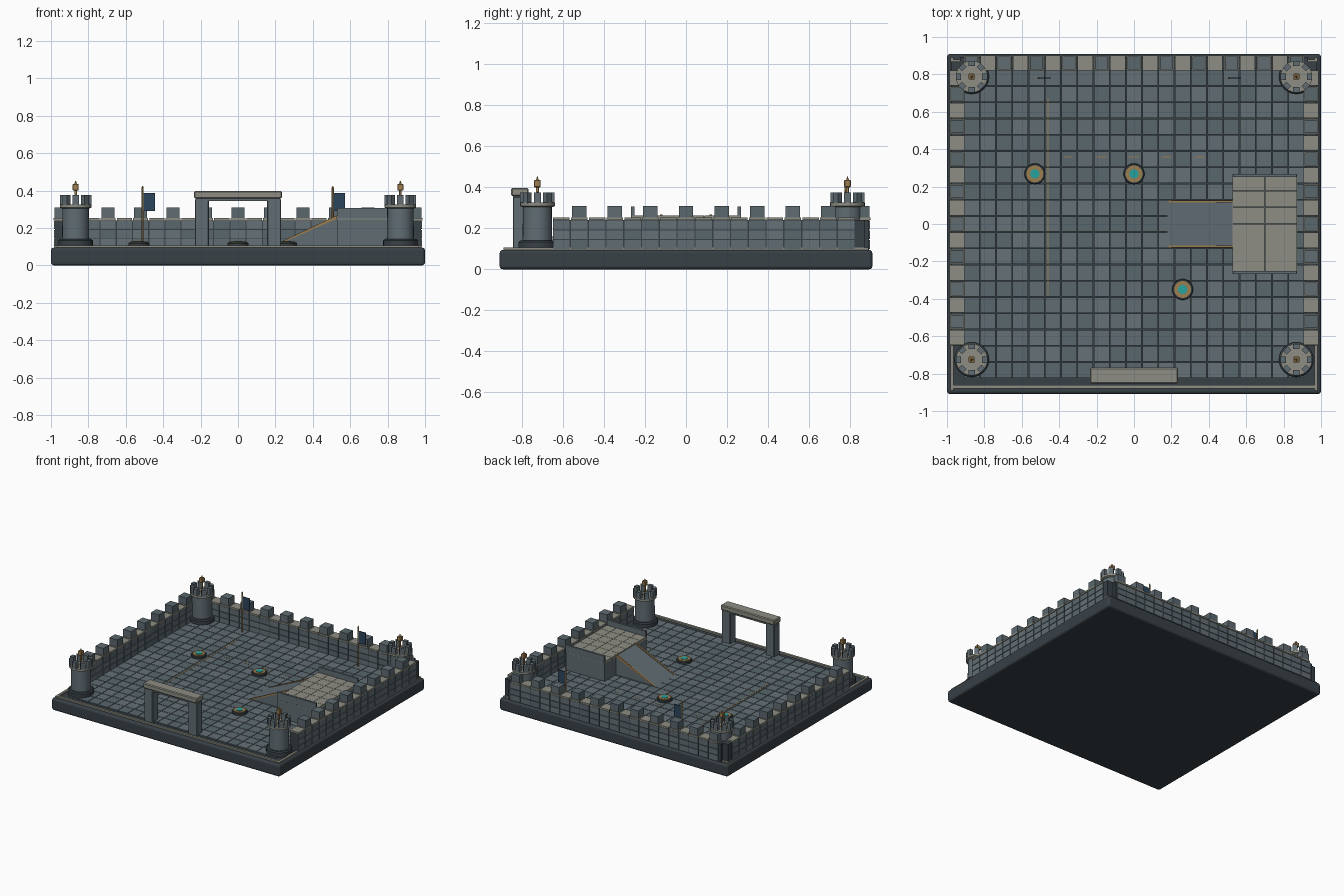
import bpy, bmesh, math, random
from mathutils import Matrix, Vector

if "Cube" in bpy.data.objects:
    bpy.data.objects.remove(bpy.data.objects["Cube"])

random.seed(4)
PI = math.pi


def mat(name, r, g, b):
    m = bpy.data.materials.new(name)
    m.diffuse_color = (r, g, b, 1)
    m.use_nodes = True
    m.node_tree.nodes["Principled BSDF"].inputs["Base Color"].default_value = m.diffuse_color
    return m


DARK = mat("dark_stone", .04, .052, .062)
STONE = mat("stone", .115, .15, .17)
STONE_B = mat("stone_cool", .10, .135, .155)
STONE_C = mat("stone_pale", .13, .165, .185)
PALE = mat("pale_cap", .27, .27, .23)
GOLD = mat("brass", .33, .21, .08)
TEAL = mat("teal_glow", .02, .36, .34)
NAVY = mat("navy_cloth", .025, .06, .11)


def finish(bm, name, mats, bevel=0, segs=1):
    bmesh.ops.recalc_face_normals(bm, faces=bm.faces)
    me = bpy.data.meshes.new(name)
    bm.to_mesh(me)
    bm.free()
    ob = bpy.data.objects.new(name, me)
    bpy.context.collection.objects.link(ob)
    for m in mats:
        me.materials.append(m)
    if bevel:
        b = ob.modifiers.new("bevel", 'BEVEL')
        b.width, b.segments = bevel, segs
    return ob


def boxes(name, items, mats, bevel=0, segs=1):
    """items: (x0, x1, y0, y1, z0, z1); a random material is used per box."""
    bm = bmesh.new()
    for x0, x1, y0, y1, z0, z1 in items:
        M = Matrix.Translation(((x0 + x1) / 2, (y0 + y1) / 2, (z0 + z1) / 2)) @ \
            Matrix.Diagonal((x1 - x0, y1 - y0, z1 - z0, 1))
        k = random.randrange(len(mats))
        n = len(bm.faces)
        bmesh.ops.create_cube(bm, size=1, matrix=M)
        bm.faces.ensure_lookup_table()
        for f in bm.faces[n:]:
            f.material_index = k
    return finish(bm, name, mats, bevel, segs)


def lathe(name, profile, loc, m, n=24):
    bm = bmesh.new()
    pts = [(0, profile[0][1])] + profile + [(0, profile[-1][1])]
    vs = [bm.verts.new((r, 0, z)) for r, z in pts]
    es = [bm.edges.new(p) for p in zip(vs, vs[1:])]
    bmesh.ops.spin(bm, geom=vs + es, cent=(0, 0, 0), axis=(0, 0, 1), angle=2 * PI, steps=n)
    bmesh.ops.remove_doubles(bm, verts=bm.verts, dist=1e-5)
    ob = finish(bm, name, [m])
    ob.location = loc
    bpy.ops.object.select_all(action='DESELECT')
    ob.select_set(True)
    bpy.context.view_layer.objects.active = ob
    bpy.ops.object.shade_smooth_by_angle(angle=math.radians(35))
    return ob


# base slab with rim trim
boxes("base_slab", [(-1, 1, -.909, .909, 0, .095)], [DARK], .016, 3)
boxes("rim_trim", [(-.97, .97, -.88, -.862, .09, .107), (-.97, .97, .862, .88, .09, .107),
                   (-.982, -.964, -.89, .89, .09, .107), (.964, .982, -.89, .89, .09, .107)], [PALE])

# floor tiles
T = .0868
tiles = []
for i in range(21):
    for j in range(19):
        x, y, g = (i - 10) * T, (j - 9) * T, T / 2 - .002
        tiles.append((x - g, x + g, y - g, y + g, .085, .104))
boxes("floor_tiles", tiles, [STONE, STONE_B, STONE_C])

# brass floor inlays
inlay = [(-.463, -.457, -.38, .67, .1, .1055)]
inlay += [(x - .025, x + .025, .355, .361, .1, .1055) for x in (-.35, -.175, 0, .175, .35)]
boxes("floor_inlay", inlay, [GOLD])


# walls: core, three brick courses, coping blocks and merlons
def wall(name, place, a0, a1, merlons):
    boxes(name + "_core", [place(a0, a1, .008, .072, .09, .24)], [DARK])
    bricks, caps = [], []
    first, last = math.ceil((a0 + T / 2) / T - .3), math.floor((a1 - T / 2) / T + .3)
    for k in range(first, last + 1):
        c0, c1 = max(a0, k * T - T / 2 + .003), min(a1, k * T + T / 2 - .003)
        for r in range(3):
            z = .1 + r * .047
            bricks.append(place(c0, c1, .003, .077, z, z + .043))
        caps.append(place(c0, c1, 0, .08, .24, .252))
    boxes(name + "_bricks", bricks, [STONE, STONE_B, STONE_C])
    boxes(name + "_coping", caps, [PALE])
    boxes(name + "_merlons", [place(k * 2 * T - .035, k * 2 * T + .035, .005, .075, .25, .31)
                              for k in merlons], [STONE, STONE_B])


wall("back_wall", lambda a, b, d0, d1, z0, z1: (a, b, .82 + d0, .82 + d1, z0, z1), -.93, .93, range(-5, 6))
wall("left_wall", lambda a, b, d0, d1, z0, z1: (-.987 + d0, -.987 + d1, a, b, z0, z1), -.65, .87, range(-3, 5))
wall("right_wall", lambda a, b, d0, d1, z0, z1: (.907 + d0, .907 + d1, a, b, z0, z1), -.65, .87, range(-3, 5))

# corner towers
for side, x in (("left", -.868), ("right", .868)):
    for end, y in (("front", -.725), ("back", .788)):
        nm = f"{end}_{side}_tower"
        L = (x, y, 0)
        lathe(nm + "_foot", [(.093, .09), (.093, .132), (.085, .14)], L, DARK)
        lathe(nm + "_body", [(.073, .13), (.07, .31)], L, STONE)
        lathe(nm + "_cap", [(.074, .303), (.085, .309), (.085, .325)], L, PALE)
        bm = bmesh.new()
        for k in range(8):
            M = Matrix.Translation((x, y, .348)) @ Matrix.Rotation(k * PI / 4, 4, 'Z') @ \
                Matrix.Translation((.07, 0, 0)) @ Matrix.Diagonal((.028, .034, .055, 1))
            bmesh.ops.create_cube(bm, size=1, matrix=M)
        finish(bm, nm + "_merlons", [STONE])
        lathe(nm + "_finial_rod", [(.016, .32), (.016, .33), (.007, .335), (.007, .435), (.002, .452)],
              L, GOLD, 10)
        boxes(nm + "_lantern", [(x - .016, x + .016, y - .016, y + .016, .4, .436)], [GOLD], .003)

# front gate
for s in (-1, 1):
    c = s * .193
    boxes("gate_post", [(c - .037, c + .037, -.845, -.775, .09, .355)], [STONE], .004)
boxes("gate_lintel", [(-.235, .235, -.853, -.768, .357, .397)], [PALE], .006)
boxes("gate_lintel_soffit", [(-.225, .225, -.845, -.775, .345, .358)], [STONE])

# raised platform with slab paving and parapets
boxes("platform_body", [(.53, .87, -.26, .26, .09, .25)], [STONE])
paving = []
for i in range(4):
    for j in range(6):
        x, y, w, h = .525 + i * .0869, -.265 + j * .0885, .0869, .0885
        paving.append((x + .001, x + w - .001, y + .001, y + h - .001, .245, .263))
boxes("platform_paving", paving, [PALE])
boxes("platform_parapets", [(.53, .87, s * .26 - .008, s * .26 + .008, .25, .306) for s in (-1, 1)], [STONE])


# ramp wedge with brass edge strips
def wedge(name, pts, y0, y1, m):
    bm = bmesh.new()
    f = bm.faces.new([bm.verts.new((x, y0, z)) for x, z in pts])
    r = bmesh.ops.extrude_face_region(bm, geom=[f])
    bmesh.ops.translate(bm, vec=Vector((0, y1 - y0, 0)),
                        verts=[v for v in r["geom"] if isinstance(v, bmesh.types.BMVert)])
    return finish(bm, name, [m])


wedge("ramp", [(.18, .1), (.53, .1), (.53, .258)], -.12, .12, STONE)
for s in (-1, 1):
    wedge("ramp_edge", [(.175, .1), (.19, .1), (.53, .25), (.53, .268)], s * .12 - .006, s * .12 + .006, GOLD)

# glowing floor discs
for x, y in ((-.53, .268), (0, .268), (.26, -.35)):
    L = (x, y, 0)
    lathe("disc_foot", [(.056, .095), (.056, .117), (.052, .121)], L, DARK, 28)
    lathe("disc_ring", [(.045, .115), (.045, .127)], L, GOLD, 28)
    lathe("disc_glow", [(.025, .12), (.025, .13)], L, TEAL, 28)

# banners
for x in (-.51, .507):
    lathe("banner_pole", [(.006, .1), (.006, .415), (.001, .425)], (x, .78, 0), GOLD, 8)
    boxes("banner_cloth", [(x + .004, x + .066, .777, .783, .29, .386)], [NAVY])
